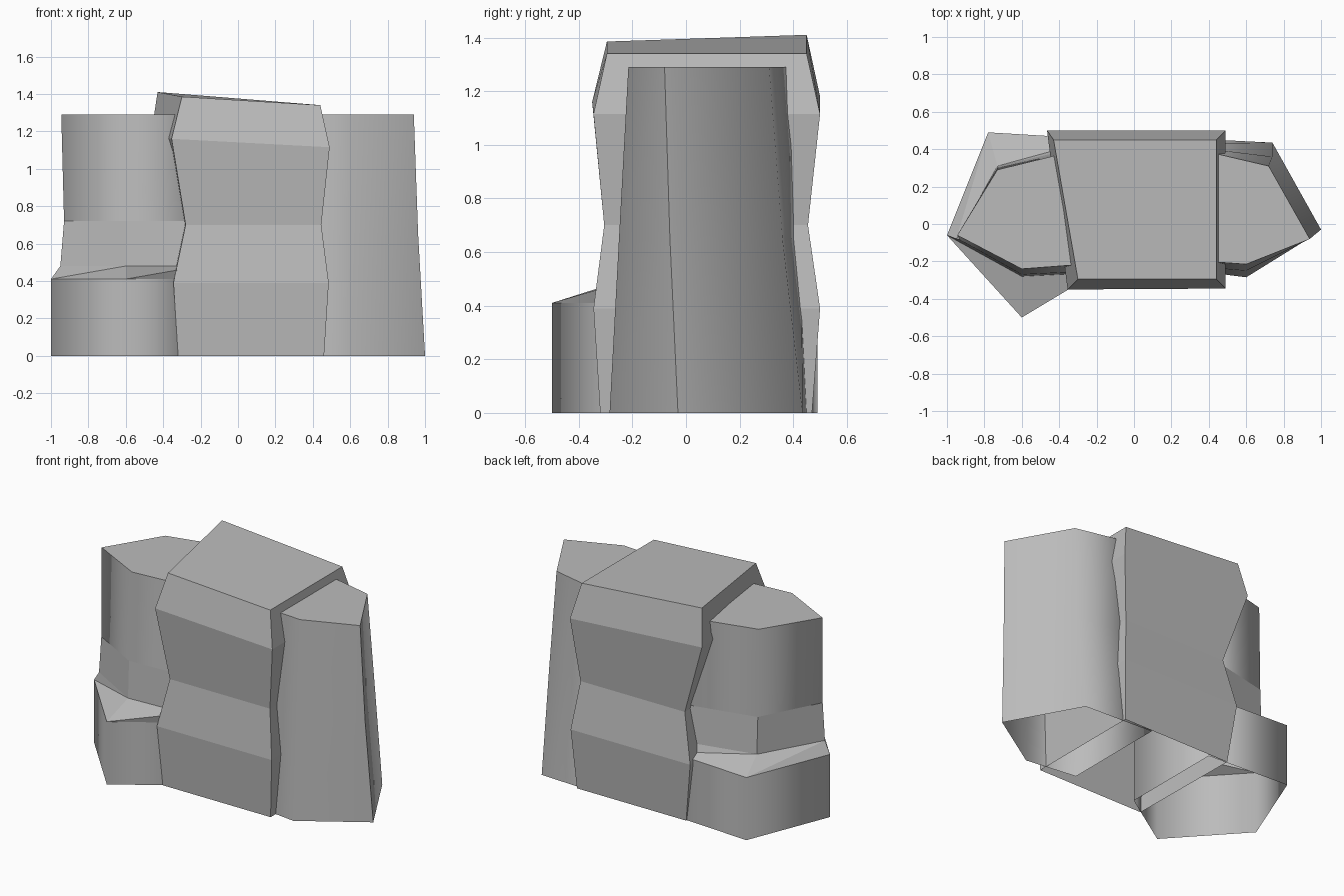
import bpy
import bmesh

cube = bpy.data.objects.get("Cube")
if cube:
    bpy.data.objects.remove(cube, do_unlink=True)

# One plain stone colour
stone = bpy.data.materials.new("grey_stone")
stone.use_nodes = True
GREY = (0.5, 0.5, 0.5, 1.0)
stone.diffuse_color = GREY
stone.node_tree.nodes["Principled BSDF"].inputs["Base Color"].default_value = GREY


def loft(name, rings, smooth, split=(), is_sharp=None):
    """Join counter-clockwise rings from bottom to top; open base, capped top."""
    bm = bmesh.new()
    loops = [[bm.verts.new(p) for p in ring] for ring in rings]
    n = len(rings[0])
    for level, (low, high) in enumerate(zip(loops, loops[1:])):
        for i in range(n):
            j = (i + 1) % n
            if level in split:
                bm.faces.new((low[i], low[j], high[j]))
                bm.faces.new((low[i], high[j], high[i]))
            else:
                bm.faces.new((low[i], low[j], high[j], high[i]))
    bm.faces.new(loops[-1])
    for face in bm.faces:
        face.smooth = smooth
    if is_sharp:
        for edge in bm.edges:
            edge.smooth = not is_sharp(*(v.co for v in edge.verts))
    mesh = bpy.data.meshes.new(name)
    bm.to_mesh(mesh)
    bm.free()
    mesh.materials.append(stone)
    obj = bpy.data.objects.new(name, mesh)
    bpy.context.collection.objects.link(obj)
    return obj


def level(z, *points):
    return [(x, y, z) for x, y in points]


# Middle slab: faceted, pinched at the waist, with a sloping top
middle = [
    level(0, (-.32, -.32), (.46, -.32), (.46, .47), (-.33, .47)),
    level(.39, (-.345, -.345), (.485, -.345), (.485, .5), (-.38, .5)),
    level(.7, (-.28, -.305), (.445, -.305), (.445, .455), (-.31, .455)),
    [(-.355, -.35, 1.16), (.49, -.345, 1.115), (.49, .5, 1.115), (-.465, .5, 1.18)],
    [(-.3, -.295, 1.385), (.44, -.295, 1.34), (.44, .45, 1.34), (-.43, .45, 1.41)],
]
loft("middle_rock", middle, smooth=False)

# Stepped rock: wide foot, ledge, then a narrower upper block
foot = ((-1, -.06), (-.6, -.5), (-.2, -.24), (-.2, .455), (-.78, .49))
stepped = [
    level(0, *foot),
    level(.41, *foot),
    level(.48, (-.95, -.08), (-.6, -.28), (-.2, -.26), (-.2, .43), (-.73, .31)),
    level(.72, (-.93, -.085), (-.6, -.27), (-.2, -.25), (-.2, .42), (-.73, .3)),
    level(1.29, (-.945, -.06), (-.6, -.24), (-.2, -.21), (-.2, .42), (-.73, .29)),
]


def ledge_or_rim(a, b):
    return min(a.z, b.z) > 1.2 or (min(a.z, b.z) > .38 and max(a.z, b.z) < .74)


loft("stepped_rock", stepped, True, split=(1,), is_sharp=ledge_or_rim)

# Tapered rock: leans inwards towards the top
tapered = [
    level(0, (1, -.03), (.74, .435), (.25, .46), (.25, -.24), (.6, -.285)),
    level(.65, (.963, -.06), (.74, .36), (.25, .43), (.25, -.22), (.6, -.25)),
    level(1.29, (.94, -.08), (.72, .31), (.25, .42), (.25, -.19), (.6, -.215)),
]


def corner_or_rim(a, b):
    return min(a.z, b.z) > 1.2 or min(a.x, b.x) > .9


loft("tapered_rock", tapered, True, is_sharp=corner_or_rim)
